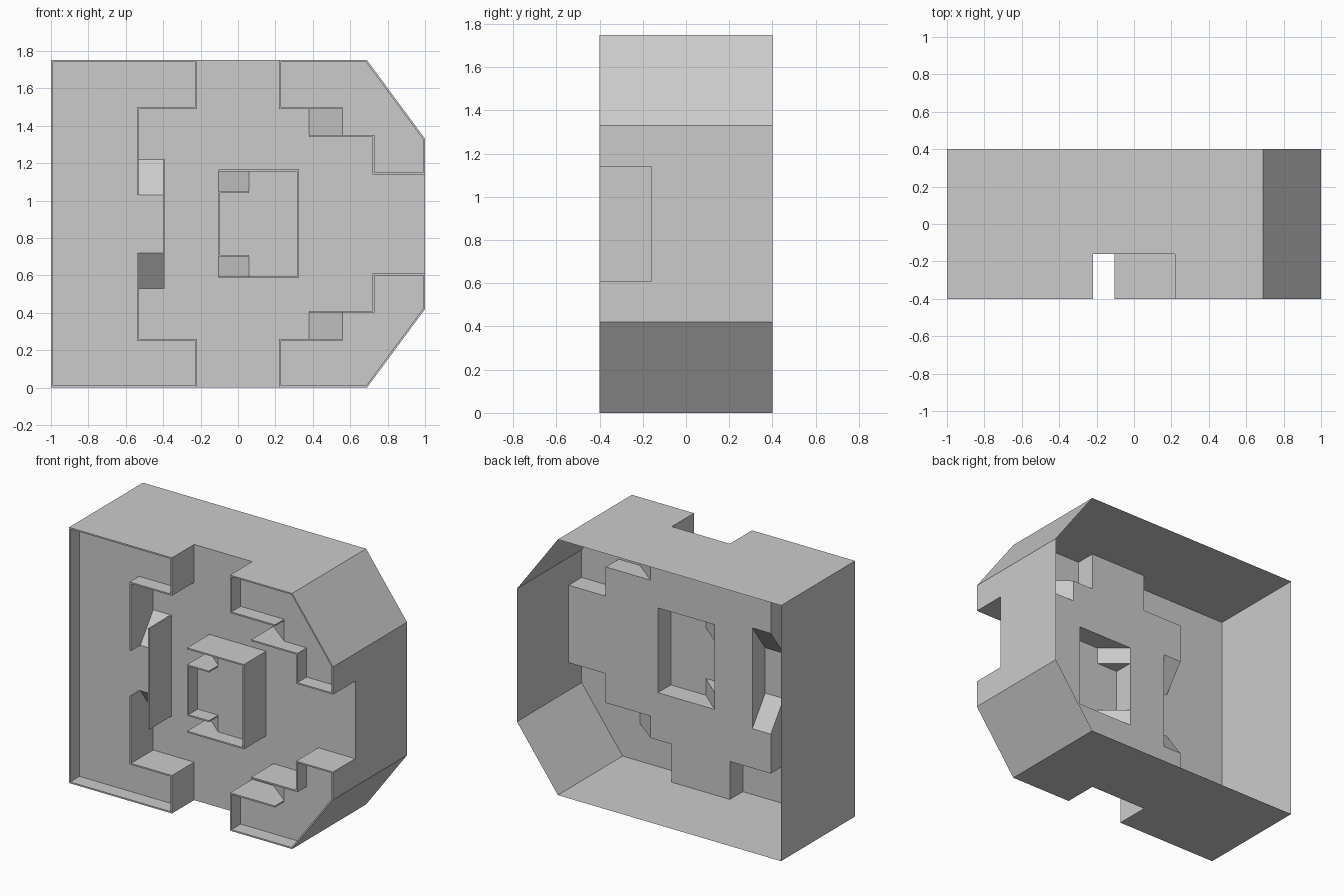
import bpy, bmesh
from mathutils import Vector

if "Cube" in bpy.data.objects:
    bpy.data.objects.remove(bpy.data.objects["Cube"])

MID = 0.875                       # half height: everything mirrors about this level
FRONT, PANEL, CHANNEL, BACK = -0.4, -0.3, -0.16, 0.4
RIM = 0.01


def make(name, faces):
    """Upper-half faces [(x, y, z), ...] -> object mirrored about mid height."""
    bm = bmesh.new()
    for f in faces:
        bm.faces.new([bm.verts.new((x, y, z - MID)) for x, y, z in f])
    bmesh.ops.remove_doubles(bm, verts=bm.verts[:], dist=0.0005)
    bmesh.ops.recalc_face_normals(bm, faces=bm.faces[:])
    me = bpy.data.meshes.new(name)
    bm.to_mesh(me)
    bm.free()
    ob = bpy.data.objects.new(name, me)
    ob.location.z = MID
    bpy.context.collection.objects.link(ob)
    mir = ob.modifiers.new("mirror", 'MIRROR')
    mir.use_axis = (False, False, True)
    mir.merge_threshold = 0.0005
    return ob


def flat(points, y):
    return [(p[0], y, p[1]) for p in points]


def offset(points):
    """Mitred offset of an open path to its left side."""
    pts = [Vector(p[:2]) for p in points]
    nor = []
    for a, b in zip(pts, pts[1:]):
        d = (b - a).normalized()
        nor.append(Vector((-d.y, d.x)))
    out = []
    for i, p in enumerate(pts):
        n0, n1 = nor[max(i - 1, 0)], nor[min(i, len(nor) - 1)]
        out.append(p + (n0 + n1) * RIM / (1 + n0.dot(n1)))
    return out


def rim(points):
    """Thin raised wall; a point is (x, z[, outer depth, inner depth])."""
    inner = offset(points)
    rows = []
    for p, q in zip(points, inner):
        ob, ib = p[2:] if len(p) > 2 else (CHANNEL, PANEL)
        rows.append([(p[0], ob, p[1]), (p[0], FRONT, p[1]),
                     (q.x, FRONT, q.y), (q.x, ib, q.y)])
    faces = [[a[k], b[k], b[k + 1], a[k + 1]]
             for a, b in zip(rows, rows[1:]) for k in range(3)]
    # close ends, except where the wall meets its mirror image
    return faces + [r for r in (rows[0], rows[-1]) if abs(r[0][2] - MID) > 0.001]


def ramp_x(x0, x1, z0, z1):
    return [(x0, CHANNEL, z0), (x1, PANEL, z0), (x1, PANEL, z1), (x0, CHANNEL, z1)]


# Outer hull, open at the back
hull = [(-1, MID), (-1, 1.75), (0.69, 1.75), (1, 1.33), (1, MID)]
make("outer_hull", [[(*a[:1], CHANNEL, a[1]), (b[0], CHANNEL, b[1]),
                     (b[0], BACK, b[1]), (a[0], BACK, a[1])]
                    for a, b in zip(hull, hull[1:])])

# Sunken channel floor around the centre block
make("channel_floor", [flat([
    (-0.39, MID), (-0.39, 1.22), (-0.53, 1.22), (-0.53, 1.49), (-0.22, 1.49),
    (-0.22, 1.75), (0.22, 1.75), (0.22, 1.49), (0.38, 1.49), (0.38, 1.34),
    (0.72, 1.34), (0.72, 1.14), (1, 1.14), (1, MID), (0.325, MID),
    (0.325, 1.165), (-0.105, 1.165), (-0.105, MID)], CHANNEL)])

# Left panel: rim, fin, floor and ramp
left = [(-0.53, 1.03, PANEL, PANEL), (-0.53, 1.22), (-0.53, 1.49),
        (-0.22, 1.49), (-0.22, 1.75), (-1, 1.75), (-1, MID)]
fin = [(-0.39, MID), (-0.39, 1.03), (-0.39, 1.22, CHANNEL, CHANNEL)]
make("left_panel", rim(left) + rim(fin) + [
    flat(fin[:2] + left, PANEL),
    [(-0.53, CHANNEL, 1.22), (-0.39, CHANNEL, 1.22),
     (-0.39, PANEL, 1.03), (-0.53, PANEL, 1.03)]])

# Right corner panels
corner = [(0.38, 1.34, CHANNEL, CHANNEL), (0.56, 1.34), (0.72, 1.34), (0.72, 1.14),
          (1, 1.14), (1, 1.33), (0.69, 1.75), (0.22, 1.75), (0.22, 1.49),
          (0.38, 1.49), (0.56, 1.49, PANEL, PANEL)]
floor = [p for p in corner[1:] if p[:2] != (0.38, 1.49)]
make("corner_panel", rim(corner) + [flat(floor, PANEL),
                                    ramp_x(0.38, 0.56, 1.34, 1.49)])

# Centre block: outer rim, inner bracket, floor and ramps
outer = [(0.325, MID), (0.325, 1.165), (0.06, 1.165),
         (-0.105, 1.165, CHANNEL, CHANNEL)]
bracket = [(0.06, 1.05, PANEL, PANEL), (-0.105, 1.05), (-0.105, MID)]
make("centre_block", rim(outer) + rim(bracket) + [
    flat(outer[:3] + bracket, PANEL), ramp_x(-0.105, 0.06, 1.05, 1.165)])
